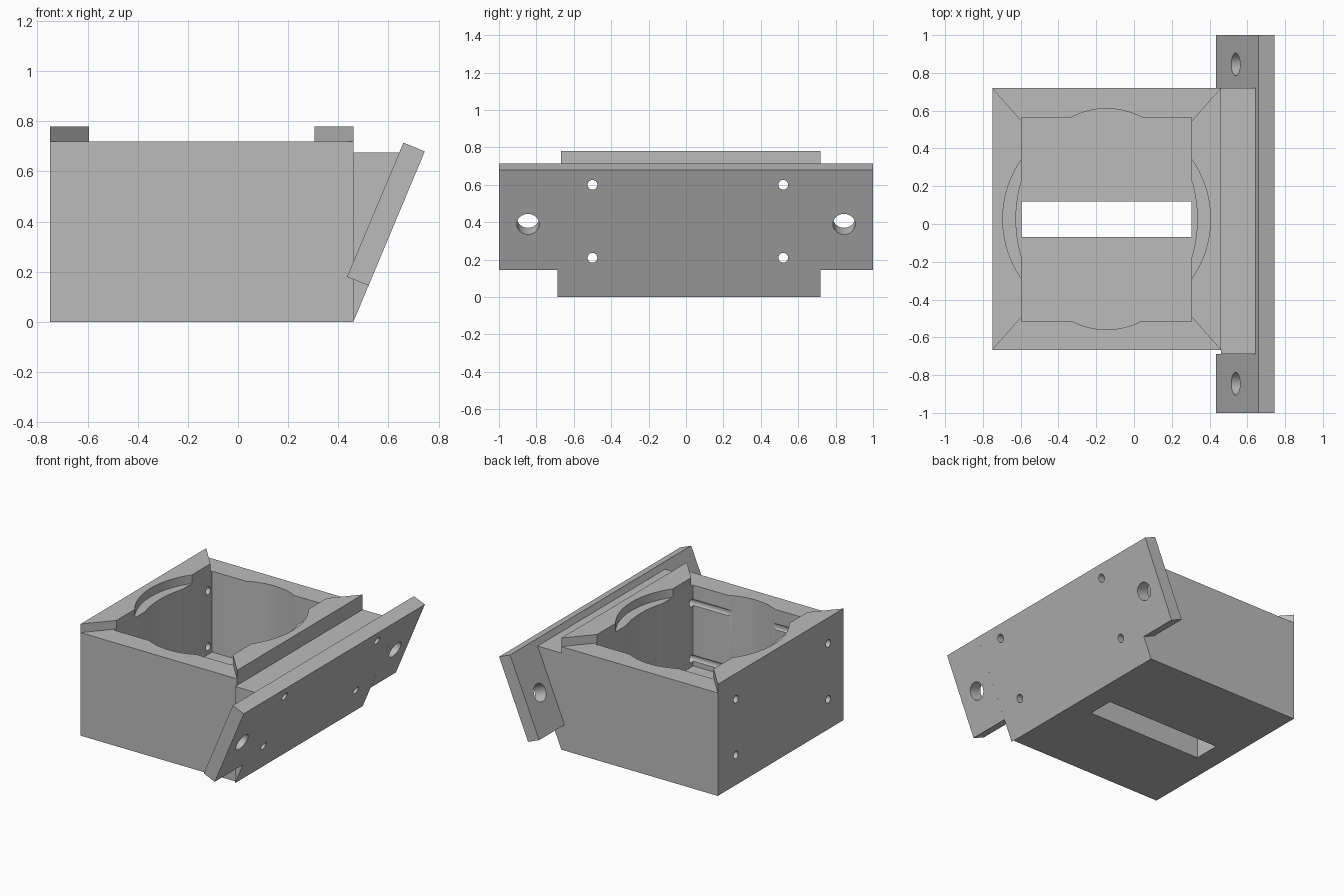
import bpy, bmesh, math
from mathutils import Vector

cube = bpy.data.objects.get("Cube")
if cube:
    bpy.data.objects.remove(cube, do_unlink=True)

grey = bpy.data.materials.new("plain grey")
grey.use_nodes = True
GREY = (0.5, 0.5, 0.5, 1)
grey.diffuse_color = GREY
grey.node_tree.nodes["Principled BSDF"].inputs["Base Color"].default_value = GREY

# Main dimensions
LEFT, RIGHT, FRONT, BACK, TOP = -0.75, 0.46, -0.667, 0.72, 0.72
IN_L, IN_R, IN_F, IN_B, FLOOR = -0.595, 0.305, -0.515, 0.565, 0.155
CX, CY = -0.145, 0.026


def prism(name, points, axis, low, high):
    """Extrude a 2D outline along y (points are x, z) or z (points are x, y)."""
    bm = bmesh.new()
    place = (lambda p: (p[0], low, p[1])) if axis == "y" else (lambda p: (p[0], p[1], low))
    step = Vector((0, high - low, 0) if axis == "y" else (0, 0, high - low))
    face = bm.faces.new([bm.verts.new(place(p)) for p in points])
    new = bmesh.ops.extrude_face_region(bm, geom=[face])["geom"]
    bmesh.ops.translate(bm, vec=step, verts=[g for g in new if isinstance(g, bmesh.types.BMVert)])
    bmesh.ops.recalc_face_normals(bm, faces=bm.faces)
    mesh = bpy.data.meshes.new(name)
    bm.to_mesh(mesh)
    bm.free()
    mesh.materials.append(grey)
    ob = bpy.data.objects.new(name, mesh)
    bpy.context.collection.objects.link(ob)
    return ob


def box(name, x0, x1, y0, y1, z0, z1):
    return prism(name, [(x0, y0), (x1, y0), (x1, y1), (x0, y1)], "z", z0, z1)


def oval(name, rx, ry, z0, z1, n=96):
    pts = [(CX + rx * math.cos(math.tau * i / n), CY + ry * math.sin(math.tau * i / n))
           for i in range(n)]
    return prism(name, pts, "z", z0, z1)


def rod(name, radius, depth, location, angle):
    bpy.ops.mesh.primitive_cylinder_add(vertices=32, radius=radius, depth=depth,
                                        location=location, rotation=(0, angle, 0))
    ob = bpy.context.object
    ob.name = name
    ob.data.materials.append(grey)
    return ob


def cut(ob, cutters):
    bpy.context.view_layer.objects.active = ob
    for c in cutters:
        mod = ob.modifiers.new("cut", "BOOLEAN")
        mod.operation, mod.solver, mod.object = "DIFFERENCE", "EXACT", c
        bpy.ops.object.modifier_apply(modifier=mod.name)


def smooth(ob):
    bpy.ops.object.select_all(action="DESELECT")
    ob.select_set(True)
    bpy.context.view_layer.objects.active = ob
    bpy.ops.object.shade_smooth_by_angle()


# Cutters: cavity, rounded pocket, floor slot, lip recess, screw holes
cavity = box("cavity_cutter", IN_L, IN_R, IN_F, IN_B, FLOOR, 1)
pocket = oval("pocket_cutter", 0.48, 0.585, FLOOR, 1)
slot = box("slot_cutter", IN_L, IN_R, -0.07, 0.12, -0.1, 0.3)
recess = oval("recess_cutter", 0.55, 0.55, 0.6, 1)
screws = [rod("screw_cutter", 0.026, 3, (0, y, z), math.pi / 2)
          for y in (-0.5, 0.52) for z in (0.21, 0.6)]
tilt = math.atan(0.42)
bolts = [rod("bolt_cutter", 0.06, 0.5, (0.58, y, 0.408), math.pi / 2 + tilt)
         for y in (-0.845, 0.845)]

# Open box
body = box("box_body", LEFT, RIGHT, FRONT, BACK, 0, TOP)
cut(body, [cavity, pocket, slot] + screws)

# Raised mitred lips on both sides of the opening
lips = []
for name, outer, inner in (("right_lip", LEFT, IN_L), ("left_lip", RIGHT, IN_R)):
    outline = [(outer, FRONT), (inner, FRONT + 0.175), (inner, BACK - 0.175), (outer, BACK)]
    lip = prism(name, outline, "z", TOP, 0.78)
    cut(lip, [recess])
    lips.append(lip)

# Sloped mounting wedge with the middle of the mounting plate
wedge = prism("mounting_wedge", [(RIGHT, 0), (0.745, 0.68), (0.66, 0.715),
                                 (0.643, 0.675), (RIGHT, 0.675)], "y", -0.688, BACK)
cut(wedge, screws)

# Mounting plate ends with bolt holes
plate = [(0.435, 0.18), (0.521, 0.145), (0.745, 0.68), (0.66, 0.715)]
tabs = [prism("front_tab", plate, "y", -1, -0.688), prism("back_tab", plate, "y", BACK, 1)]
for tab in tabs:
    cut(tab, bolts)

for ob in [cavity, pocket, slot, recess] + screws + bolts:
    bpy.data.objects.remove(ob, do_unlink=True)
for ob in [body, wedge] + lips + tabs:
    smooth(ob)
